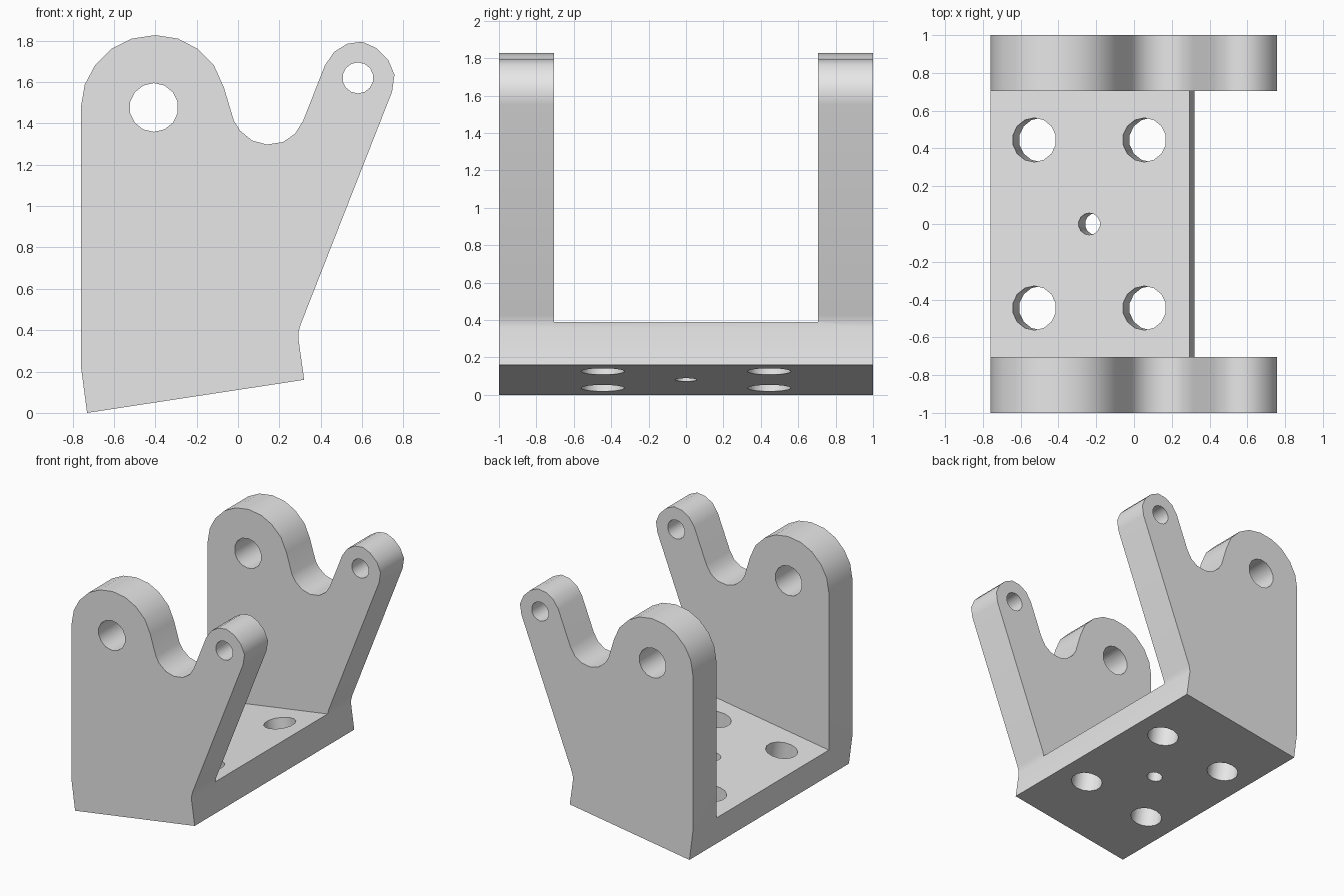
import bpy
import bmesh
import math
from mathutils import Vector

cube = bpy.data.objects.get("Cube")
if cube:
    bpy.data.objects.remove(cube, do_unlink=True)

grey = bpy.data.materials.new("light grey metal")
grey.use_nodes = True
grey.diffuse_color = (0.8, 0.8, 0.8, 1)
grey.node_tree.nodes["Principled BSDF"].inputs["Base Color"].default_value = (0.8, 0.8, 0.8, 1)

TILT = math.atan(0.1535)  # slope of the base plate


def prism(name, profile, half_width):
    """Extrude an x-z profile along y."""
    bm = bmesh.new()
    face = bm.faces.new([bm.verts.new((x, -half_width, z)) for x, z in profile])
    ext = bmesh.ops.extrude_face_region(bm, geom=[face])
    verts = [v for v in ext["geom"] if isinstance(v, bmesh.types.BMVert)]
    bmesh.ops.translate(bm, verts=verts, vec=Vector((0, 2 * half_width, 0)))
    bmesh.ops.recalc_face_normals(bm, faces=bm.faces)
    mesh = bpy.data.meshes.new(name)
    bm.to_mesh(mesh)
    bm.free()
    mesh.materials.append(grey)
    obj = bpy.data.objects.new(name, mesh)
    bpy.context.collection.objects.link(obj)
    return obj


def drill(name, center, radius, depth, rotation, sides=14):
    bpy.ops.mesh.primitive_cylinder_add(vertices=sides, radius=radius, depth=depth,
                                        location=center, rotation=rotation)
    obj = bpy.context.object
    obj.name = name
    obj.data.materials.append(grey)
    return obj


def cut(target, cutter):
    cutter.hide_render = True
    mod = target.modifiers.new("cut", "BOOLEAN")
    mod.operation = "DIFFERENCE"
    mod.solver = "EXACT"
    mod.object = cutter
    bpy.context.view_layer.objects.active = target
    bpy.ops.object.modifier_apply(modifier=mod.name)
    bpy.data.objects.remove(cutter, do_unlink=True)


# Side outline: tilted base, slanted arm, saddle and large rounded lug
outline = [
    (-0.73, 0), (0.32, 0.16), (0.292, 0.36), (0.293, 0.39), (0.302, 0.425),
    (0.745, 1.553), (0.757, 1.635), (0.726, 1.708), (0.668, 1.765), (0.6, 1.795),
    (0.528, 1.785), (0.465, 1.746), (0.42, 1.68),
    (0.315, 1.413), (0.276, 1.35), (0.218, 1.31), (0.14, 1.298), (0.068, 1.317),
    (0.01, 1.365), (-0.02, 1.413),
    (-0.068, 1.573), (-0.116, 1.68), (-0.198, 1.762), (-0.29, 1.81), (-0.4, 1.827),
    (-0.513, 1.81), (-0.61, 1.762), (-0.692, 1.68), (-0.741, 1.588),
    (-0.76, 1.477), (-0.76, 0.228),
]
bracket = prism("mounting_bracket", outline, 1.0)


def plate_top(x):
    return 0.228 + math.tan(TILT) * (x + 0.76)


# Open channel between the two side plates
channel = [(-1, plate_top(-1)), (1, plate_top(1)), (1, 2.5), (-1, 2.5)]
cut(bracket, prism("channel_cutter", channel, 0.705))

# Pivot holes through both side plates
for x, z, r in ((-0.407, 1.477, 0.118), (0.58, 1.62, 0.075)):
    cut(bracket, drill("pivot_cutter", (x, 0, z), r, 3, (math.pi / 2, 0, 0)))

# Four bolt holes and a small centre hole, square to the base plate
for x, y, r in ((-0.528, 0.445, 0.117), (-0.528, -0.445, 0.117),
                (0.055, 0.445, 0.117), (0.055, -0.445, 0.117), (-0.237, 0, 0.058)):
    cut(bracket, drill("bolt_cutter", (x, y, plate_top(x)), r, 1, (0, -TILT, 0)))

# Smooth rounded walls, sharp plate edges
bpy.ops.object.select_all(action="DESELECT")
bracket.select_set(True)
bpy.context.view_layer.objects.active = bracket
bpy.ops.object.shade_smooth_by_angle(angle=math.radians(35))
